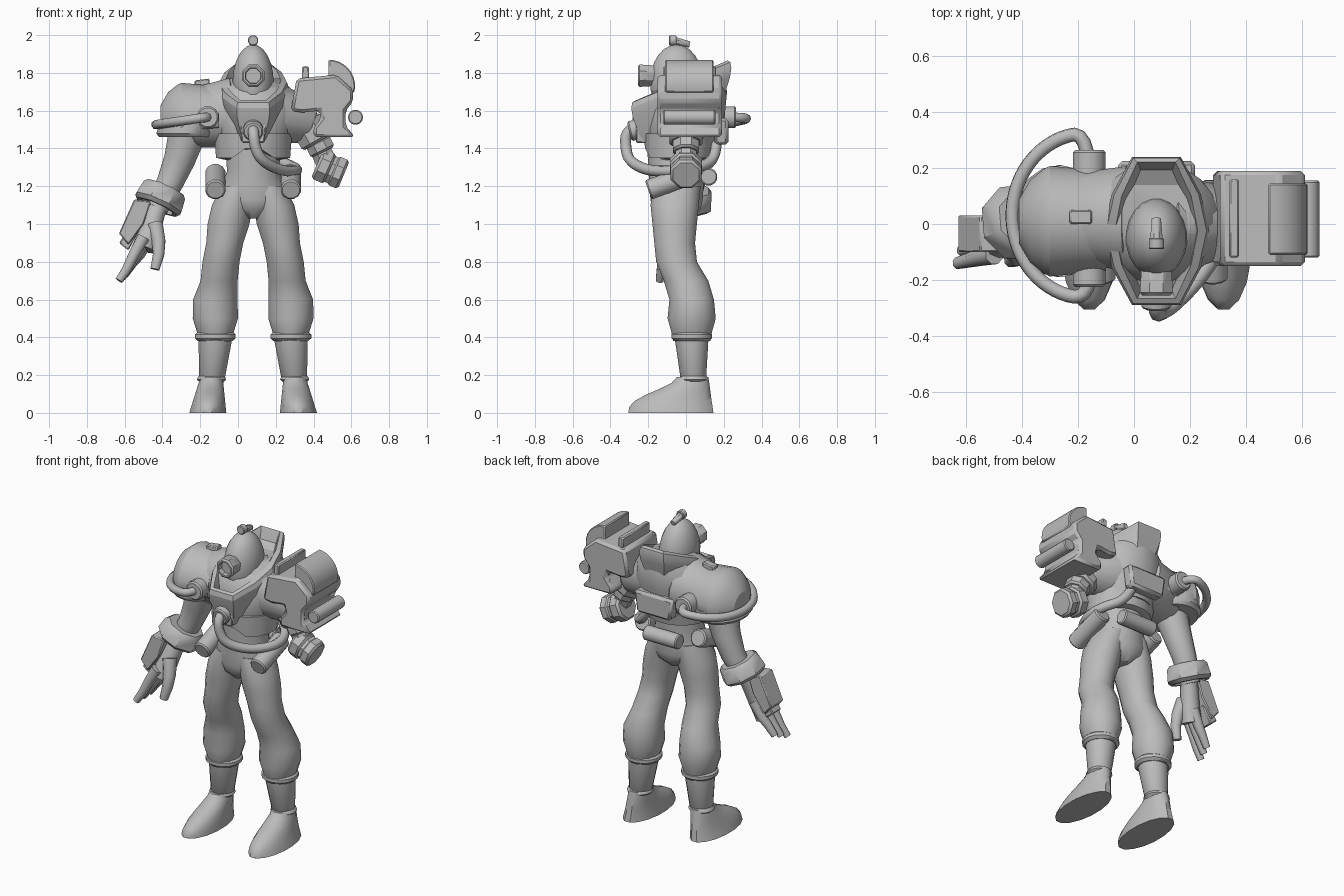
import bpy, bmesh, math
from mathutils import Vector

cube = bpy.data.objects.get("Cube")
if cube:
    bpy.data.objects.remove(cube)

grey = bpy.data.materials.new("plain_grey")
grey.use_nodes = True
grey.diffuse_color = (0.5, 0.5, 0.5, 1)
grey.node_tree.nodes["Principled BSDF"].inputs["Base Color"].default_value = grey.diffuse_color
CX = 0.08  # body centre line
X, Y, Z = Vector((1, 0, 0)), Vector((0, 1, 0)), Vector((0, 0, 1))


def select(ob):
    bpy.ops.object.select_all(action='DESELECT')
    ob.select_set(True)
    bpy.context.view_layer.objects.active = ob


def finish(ob, angle):
    ob.data.materials.append(grey)
    select(ob)
    bpy.ops.object.shade_smooth_by_angle(angle=math.radians(angle))


def skin(name, rings, angle=40):
    """Join equal rings of points into a capped surface."""
    bm = bmesh.new()
    loops = [[bm.verts.new(point) for point in ring] for ring in rings]
    count = len(loops[0])
    for low, high in zip(loops, loops[1:]):
        for i in range(count):
            j = (i + 1) % count
            bm.faces.new((low[i], low[j], high[j], high[i]))
    bm.faces.new(loops[0])
    bm.faces.new(loops[-1])
    bmesh.ops.recalc_face_normals(bm, faces=bm.faces)
    mesh = bpy.data.meshes.new(name)
    bm.to_mesh(mesh)
    bm.free()
    ob = bpy.data.objects.new(name, mesh)
    bpy.context.collection.objects.link(ob)
    finish(ob, angle)
    return ob


def oval(centre, u, v, ru, rv, sides):
    turns = [2 * math.pi * (i + 0.5) / sides for i in range(sides)]
    return [Vector(centre) + u * ru * math.cos(t) + v * rv * math.sin(t) for t in turns]


def loft(name, rows, sides=16, angle=40):
    """Stack level ovals: height, x centre, half width, y centre, half depth."""
    return skin(name, [oval((x, y, z), X, Y, w, d, sides) for z, x, w, y, d in rows], angle)


def across(direction):
    u = direction.cross(Y if abs(direction.y) < 0.8 * direction.length else X).normalized()
    return u, direction.cross(u).normalized()


def limb(name, path, start, end, sides=10):
    """Round limb along a path, with the radius changing evenly."""
    path = [Vector(point) for point in path]
    last = len(path) - 1
    rings = []
    for i, point in enumerate(path):
        u, v = across(path[min(i + 1, last)] - path[max(i - 1, 0)])
        radius = start + (end - start) * i / last
        rings.append(oval(point, u, v, radius, radius, sides))
    skin(name, rings, 50)


def drum(name, a, b, start, end=None, sides=12, hollow=False):
    """Cylinder or cone from a to b with worn edges, and a sunk end if hollow."""
    a, b = Vector(a), Vector(b)
    end = end or start
    u, v = across(b - a)
    edge = min(0.15 * end / (b - a).length, 0.3)
    profile = [(0, 0.85 * start), (edge, start), (1 - edge, end), (1, 0.85 * end)]
    if hollow:
        profile += [(1, 0.7 * end), (0.8, 0.65 * end)]
    skin(name, [oval(a.lerp(b, t), u, v, r, r, sides) for t, r in profile])


def plate(name, outline, front, back, bevel=0.006):
    """Front outline pushed through from front to back."""
    ob = skin(name, [[(x, y, z) for x, z in outline] for y in (front, back)], 30)
    edges = ob.modifiers.new("bevel", 'BEVEL')
    edges.width, edges.segments = bevel, 1


def hose(name, points, radius):
    curve = bpy.data.curves.new(name, 'CURVE')
    curve.dimensions = '3D'
    curve.bevel_depth, curve.bevel_resolution, curve.resolution_u = radius, 2, 4
    curve.use_fill_caps = True
    spline = curve.splines.new('NURBS')
    spline.points.add(len(points) - 1)
    for knot, point in zip(spline.points, points):
        knot.co = (*point, 1)
    spline.order_u, spline.use_endpoint_u = 3, True
    ob = bpy.data.objects.new(name, curve)
    bpy.context.collection.objects.link(ob)
    select(ob)
    bpy.ops.object.convert(target='MESH')
    finish(bpy.context.object, 50)


def ease(t):
    return t * t * (3 - 2 * t)


# Legs, boots and hip canisters on both sides
LEG = [(.38, .2, .08, .03, .1), (.43, .2, .1, .03, .11), (.5, .2, .122, .03, .13), (.6, .2, .12, .03, .12),
       (.7, .18, .1, 0, .12), (.8, .17, .1, -.05, .11), (.9, .15, .1, -.06, .11),
       (1, .13, .113, -.06, .12), (1.1, .11, .11, -.06, .13), (1.2, .07, .1, -.05, .13)]
for s, side in ((-1, "right"), (1, "left")):
    def at(x, y, z):
        return CX + s * x, y, z

    loft(side + "_leg", [(z, CX + s * x, w, y, d) for z, x, w, y, d in LEG])
    drum(side + "_boot_shaft", at(.22, .04, .16), at(.2, .03, .4), .068, .09, 16)
    drum(side + "_boot_cuff", at(.2, .03, .38), at(.2, .03, .43), .11, sides=16)
    drum(side + "_ankle_cuff", at(.22, .04, .165), at(.22, .04, .2), .078, .074, 16)
    drum(side + "_hip_canister", at(.2, -.2, 1.18), at(.2, .05, 1.27), .055)
    foot = []
    for t in (i / 6 for i in range(7)):
        toe, heel = -.31 + .26 * ease(t) ** 1.5, .15 - .03 * t
        foot.append((.19 * t, CX + s * (.24 - .02 * t), .1 - .04 * t, (toe + heel) / 2, (heel - toe) / 2))
    loft(side + "_foot", foot)

# Hips, waist and chest
loft("hips", [(z, CX, w, -.05, d) for z, w, d in
              ((1.03, .04, .08), (1.08, .14, .13), (1.13, .19, .14), (1.2, .17, .145), (1.28, .14, .15),
               (1.45, .15, .16))], 20)
belly = loft("belly_armour", [(1.34, CX, .15, -.04, .15), (1.35, CX, .2, -.04, .18), (1.48, CX, .21, -.03, .2)],
             16, 25)
for v in belly.data.vertices:  # notch over the stomach
    if v.co.z < 1.4 and v.co.y < 0 and abs(v.co.x - CX) < .1:
        v.co.z += .05
loft("chest", [(1.4, CX, .17, -.02, .18), (1.5, CX, .22, -.01, .2), (1.6, CX, .24, 0, .21),
               (1.7, CX, .22, .02, .2), (1.77, CX, .15, .06, .14)], 20)


def tapered(bottom, top, low, high):
    return [(CX - bottom, low), (CX + bottom, low), (CX + top, high), (CX - top, high)]


plate("throat_block", tapered(.06, .07, 1.43, 1.54), -.265, -.15)
plate("back_plate", tapered(.12, .14, 1.42, 1.56), .15, .225, .015)
drum("back_canister", (-.04, .12, 1.25), (.2, .12, 1.25), .047)
drum("hose_socket", (CX, -.22, 1.51), (CX, -.3, 1.49), .055)
hose("waist_hose", [(CX, -.24, 1.52), (CX, -.32, 1.5), (.09, -.32, 1.4), (.13, -.3, 1.33), (.23, -.2, 1.28),
                    (.32, -.06, 1.28), (.3, .07, 1.3), (.2, .16, 1.34), (.15, .16, 1.44)], .029)

# Collar: a tilted long ring with a skirt below and a shallow floor
half = [(.085 + .1 * math.sin(math.pi * i / 4), -.29 + .53 * i / 4) for i in range(5)]
outline = half + [(-x, y) for x, y in reversed(half)]
skin("collar", [[(CX + x * wide, y * long, 1.76 + .4 * y - drop) for x, y in outline]
                for wide, long, drop in ((.65, .8, .21), (1, .97, .08), (1.02, 1, .03), (.97, .98, 0), (.8, .92, -.01),
                                         (.74, .88, .01), (.66, .8, .06))], 20)

# Helmet with round eyepiece and top lamp
loft("helmet", [(1.75 + .2 * math.sin(t), CX, .11 * math.cos(t), -.05, .142 * math.cos(t))
                for t in (i / 4 - .7 for i in range(10))], 20)
drum("eyepiece", (CX, -.1, 1.785), (CX, -.255, 1.785), .055, .064, 8, hollow=True)
drum("lamp", (CX, -.09, 1.972), (CX, -.05, 1.972), .028)
drum("lamp_stem", (CX, -.06, 1.968), (CX, .02, 1.95), .024, .018, 8)

# Right shoulder guard: a barrel lying sideways, cut flat below
drum("right_shoulder", (0, .02, 1.59), (-.26, .02, 1.56), .19, .16, 16)
guard = skin("right_shoulder_guard", [oval((x, .01, 1.55), Y, Z, r, r, 20) for x, r in
                                      ((-.1, .18), (-.3, .2), (-.32, .19), (-.37, .15), (-.41, .08))], 25)
for v in guard.data.vertices:
    v.co.z = max(v.co.z, 1.5 + .1 * (v.co.x + .2))
loft("guard_rim", [(1.46, -.27, .15, .01, .18), (1.48, -.27, .165, .01, .2), (1.54, -.26, .155, .01, .2)], 18)
plate("guard_tab", [(-.23, 1.72), (-.15, 1.72), (-.15, 1.77), (-.23, 1.76)], 0, .05)
for name, start, end in (("front", -.13, -.225), ("rear", .15, .265)):
    drum(name + "_hose_plug", (-.16, start, 1.565), (-.16, end, 1.565), .06)
loop = [math.pi * i / 8 for i in range(9)]
hose("shoulder_hose", [(-.16, .2, 1.565)] + [(-.17 - .27 * math.sin(t), .03 + .3 * math.cos(t),
                       1.565 - .04 * math.sin(t)) for t in loop] + [(-.16, -.2, 1.565)], .025)

# Right arm, wrist cuff, hand and wrist device
limb("right_arm", [(-.25, .02, 1.55), (-.28, .02, 1.44), (-.31, .03, 1.34), (-.36, .03, 1.22),
                   (-.43, 0, 1.08)], .11, .06, 14)
drum("wrist_cuff", (-.385, .02, 1.19), (-.43, 0, 1.09), .13, .14, 8, hollow=True)
limb("palm", [(-.41, .01, 1.12), (-.44, -.02, 1.05), (-.47, -.05, .95), (-.5, -.07, .87)], .05, .064)
for i in range(3):
    y, rise = -.11 + i * .045, i * .015
    limb(f"finger_{i + 1}", [(-.5 + rise, y, .93), (-.55 + rise, y - .01, .84),
                             (-.59 + rise, y - .02, .76 + rise), (-.63 + rise, y - .03, .7 + rise)], .036, .022, 8)
limb("thumb", [(-.44, -.07, 1), (-.42, -.1, .91), (-.42, -.12, .84), (-.44, -.13, .76)], .045, .026, 8)
plate("wrist_device", [(-.55, 1.13), (-.46, 1.12), (-.5, 1), (-.58, .89), (-.63, .95)], -.1, .03)
plate("device_tip", [(-.56, 1), (-.52, .97), (-.58, .86), (-.63, .9)], -.08, .01)

# Left arm stump with a sideways end
drum("left_shoulder", (.1, 0, 1.61), (.4, .01, 1.53), .19, .11, 16)
for name, a, b, radius in (("upper", (.35, 1.55), (.42, 1.43), .095), ("ring", (.42, 1.44), (.45, 1.38), .075),
                           ("neck", (.4, 1.47), (.48, 1.3), .06), ("knuckle", (.42, 1.32), (.49, 1.29), .092),
                           ("core", (.45, 1.31), (.53, 1.27), .08), ("end", (.5, 1.285), (.56, 1.26), .088)):
    drum("left_arm_" + name, (a[0], 0, a[1]), (b[0], 0, b[1]), radius, sides=8)

# Left shoulder launcher
plate("launcher_body", [(.28, 1.6), (.31, 1.77), (.52, 1.79), (.61, 1.71), (.61, 1.65), (.57, 1.6), (.57, 1.52),
                        (.62, 1.46), (.4, 1.46), (.4, 1.51), (.44, 1.56), (.43, 1.6), (.34, 1.59)], -.15, .19, .015)
arc = [math.pi / 2 - i / 5 for i in range(10)]
plate("launcher_drum", [(.48, 1.68)] + [(.48 + .14 * math.cos(t), 1.73 + .14 * math.sin(t)) for t in arc], -.11, .145)
plate("launcher_fin", [(.34, 1.74), (.375, 1.74), (.375, 1.835), (.34, 1.835)], -.12, .16)
drum("launcher_rod", (.622, -.12, 1.565), (.622, .155, 1.565), .04, sides=14)
